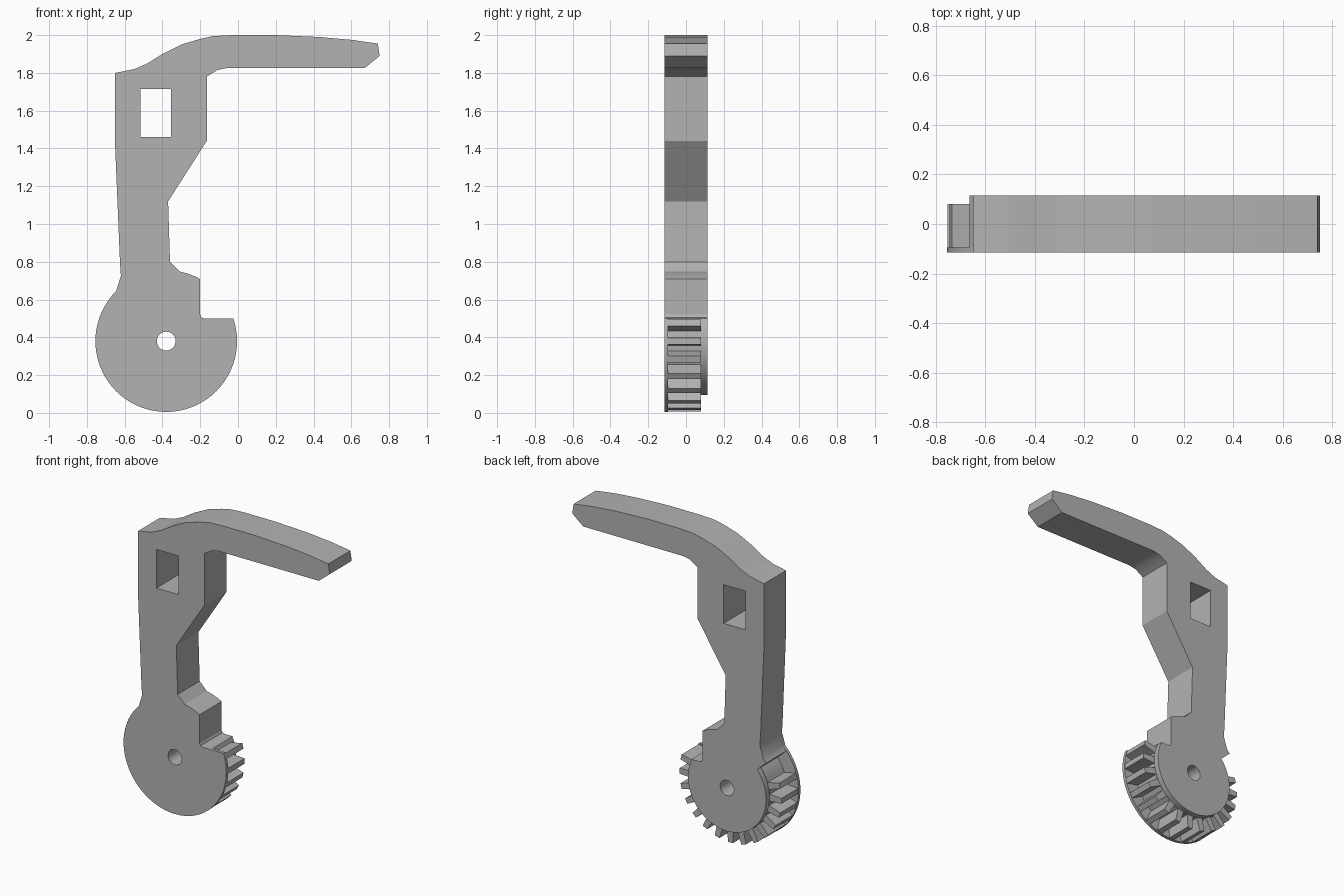
import bpy, bmesh, math

cube = bpy.data.objects.get("Cube")
if cube:
    bpy.data.objects.remove(cube, do_unlink=True)

FRONT, BACK = -0.115, 0.115
GEAR_FRONT, GEAR_BACK = -0.095, 0.08
CX, CZ = -0.38, 0.38              # axle centre
DISC_R, ROOT_R, TEETH = 0.375, 0.288, 24

grey = bpy.data.materials.new("light grey")
grey.use_nodes = True
colour = (0.45, 0.45, 0.45, 1)
grey.diffuse_color = colour
grey.node_tree.nodes["Principled BSDF"].inputs["Base Color"].default_value = colour


def prism(name, outline, y0, y1):
    """Extrude an (x, z) outline from y0 to y1."""
    bm = bmesh.new()
    face = bm.faces.new([bm.verts.new((x, y0, z)) for x, z in outline])
    ext = bmesh.ops.extrude_face_region(bm, geom=[face])
    moved = [v for v in ext["geom"] if isinstance(v, bmesh.types.BMVert)]
    bmesh.ops.translate(bm, verts=moved, vec=(0, y1 - y0, 0))
    bmesh.ops.recalc_face_normals(bm, faces=bm.faces)
    mesh = bpy.data.meshes.new(name)
    bm.to_mesh(mesh)
    bm.free()
    obj = bpy.data.objects.new(name, mesh)
    bpy.context.collection.objects.link(obj)
    mesh.materials.append(grey)
    return obj


def polar(r, a):
    return CX + r * math.cos(a), CZ + r * math.sin(a)


def circle(r, n):
    return [polar(r, math.tau * i / n) for i in range(n)]


def combine(target, other, operation):
    """Apply a boolean and remove the second object."""
    mod = target.modifiers.new("boolean", "BOOLEAN")
    mod.object, mod.operation, mod.solver = other, operation, "EXACT"
    bpy.context.view_layer.objects.active = target
    bpy.ops.object.modifier_apply(modifier=mod.name)
    bpy.data.objects.remove(other, do_unlink=True)


# Arm with curved handle on top; its foot follows the disc rim
foot = [polar(DISC_R, math.radians(a)) for a in (79, 72, 66, 60)]
lever = prism("lever_arm", [
    (-0.65, 1.8), (-0.55, 1.82), (-0.48, 1.85), (-0.4, 1.9), (-0.3, 1.95),
    (-0.2, 1.98), (-0.13, 1.995), (-0.03, 2), (0.2, 2), (0.43, 1.99),
    (0.6, 1.975), (0.74, 1.955), (0.75, 1.89), (0.67, 1.825), (-0.06, 1.825),
    (-0.11, 1.815), (-0.165, 1.78), (-0.165, 1.44), (-0.37, 1.12), (-0.36, 0.8),
    *foot, (-0.19, 0.48), (-0.5, 0.45), (-0.6, 0.56), (-0.665, 0.62),
    (-0.645, 0.645), (-0.62, 0.725), (-0.625, 0.8), (-0.65, 1.4)], FRONT, BACK)

# Gear outline: trapezoid teeth around the lower part only
gear = []
for i in range(TEETH):
    mid = math.tau * i / TEETH
    step = math.tau / TEETH
    toothed = not 20 < math.degrees(mid) < 155
    tip = DISC_R - 0.002 if toothed else ROOT_R
    gear += [polar(ROOT_R, mid - step * 0.3), polar(tip, mid - step * 0.18),
             polar(tip, mid + step * 0.18), polar(ROOT_R, mid + step * 0.3)]

combine(lever, prism("front_disc", circle(DISC_R, 72), FRONT, GEAR_FRONT), "UNION")
combine(lever, prism("gear", gear, GEAR_FRONT - 0.005, GEAR_BACK), "UNION")
combine(lever, prism("back_hub", circle(ROOT_R - 0.003, 72), 0, BACK), "UNION")

# Cut the stop notch, axle hole and window straight through
cutters = {
    "notch": [(-0.2, 0.8), (-0.2, 0.52), (-0.193, 0.505), (-0.178, 0.5),
              (0.2, 0.5), (0.2, 0.8)],
    "axle_hole": circle(0.05, 32),
    "window": [(-0.515, 1.46), (-0.355, 1.46), (-0.355, 1.715), (-0.515, 1.715)],
}
for name, outline in cutters.items():
    cutter = prism(name, outline, FRONT - 0.1, BACK + 0.1)
    cutter.hide_render = True
    combine(lever, cutter, "DIFFERENCE")

lever.name = "geared_lever"
bpy.ops.object.select_all(action="DESELECT")
lever.select_set(True)
bpy.context.view_layer.objects.active = lever
bpy.ops.object.shade_smooth_by_angle(angle=math.radians(22))
